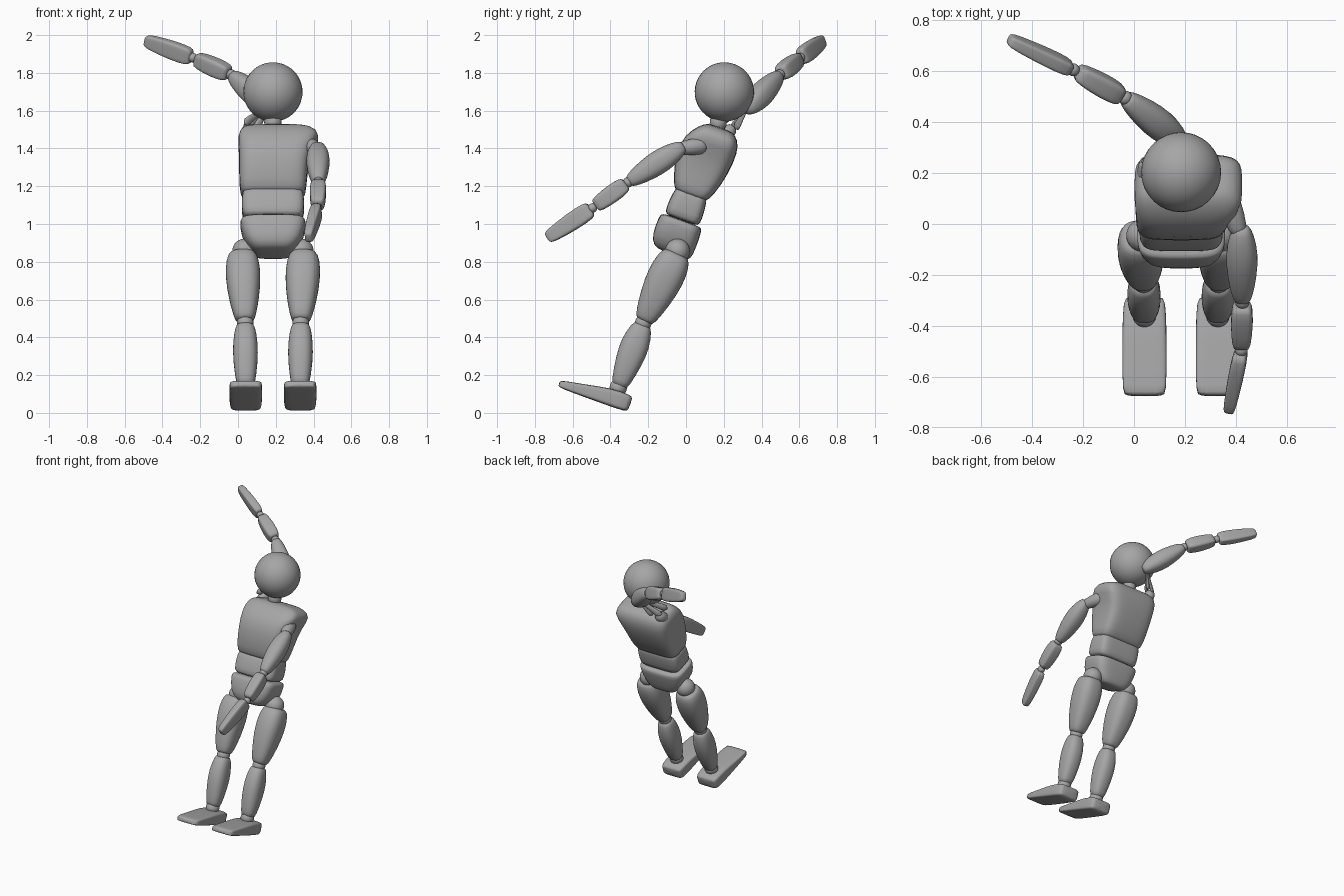
import bpy, bmesh, math
from mathutils import Vector, Matrix

cube = bpy.data.objects.get("Cube")
if cube:
    bpy.data.objects.remove(cube)

grey = bpy.data.materials.new("plain_grey")
grey.use_nodes = True
grey.diffuse_color = (0.38, 0.38, 0.38, 1)
grey.node_tree.nodes["Principled BSDF"].inputs["Base Color"].default_value = grey.diffuse_color

# The body leans back as one rigid frame; the arms are posed freely
LEAN = Matrix.Translation((0.185, -0.384, 0.028)) @ Matrix.Rotation(math.radians(-20), 4, "X")
FREE = Matrix.Identity(4)
SIDES = 24


def finish(name, bm, frame):
    bmesh.ops.recalc_face_normals(bm, faces=bm.faces)
    bm.transform(frame)
    for f in bm.faces:
        f.smooth = True
    mesh = bpy.data.meshes.new(name)
    bm.to_mesh(mesh)
    bm.free()
    mesh.materials.append(grey)
    obj = bpy.data.objects.new(name, mesh)
    bpy.context.collection.objects.link(obj)
    return obj


def loft(name, rings, power=2.0, frame=LEAN):
    """Skin a stack of superellipse rings given as (centre, half_u, half_v)."""
    bm = bmesh.new()
    loops = []
    for centre, u, v in rings:
        loop = []
        for i in range(SIDES):
            a = 2 * math.pi * (i + 0.5) / SIDES
            c, s = math.cos(a), math.sin(a)
            p = centre + u * math.copysign(abs(c) ** (2 / power), c)
            p = p + v * math.copysign(abs(s) ** (2 / power), s)
            loop.append(bm.verts.new(p))
        loops.append(loop)
    for a, b in zip(loops, loops[1:]):
        for i in range(SIDES):
            j = (i + 1) % SIDES
            bm.faces.new((a[i], a[j], b[j], b[i]))
    bm.faces.new(loops[0])
    bm.faces.new(loops[-1])
    obj = finish(name, bm, frame)
    obj.modifiers.new("soften", "SUBSURF").levels = 1
    return obj


def stack(name, sections, power):
    """Upright body part from (z, x, y, half_width, half_depth) sections."""
    rings = [(Vector((x, y, z)), Vector((w, 0, 0)), Vector((0, d, 0)))
             for z, x, y, w, d in sections]
    return loft(name, rings, power)


def limb(name, start, end, profile, power=2.0, hint=(0, 0, 1), frame=FREE):
    """Limb part along a line from (t, half_width, half_thickness) sections."""
    start, end = Vector(start), Vector(end)
    axis = (end - start).normalized()
    side = axis.cross(Vector(hint)).normalized()
    wide = side.cross(axis)
    rings = [(start.lerp(end, t), wide * w, side * k) for t, w, k in profile]
    return loft(name, rings, power, frame)


def ball(name, centre, radius, frame):
    bm = bmesh.new()
    bmesh.ops.create_uvsphere(bm, u_segments=32, v_segments=20, radius=radius,
                              matrix=Matrix.Translation(centre))
    return finish(name, bm, frame)


# Head, neck and torso blocks
ball("head", (0, -0.02, 1.771), 0.157, LEAN)
stack("neck", [(1.55, 0, 0.01, 0.052, 0.052), (1.67, 0, 0, 0.048, 0.048)], 2)
stack("chest", [(1.19, 0, 0, 0.15, 0.075), (1.2, 0, 0, 0.175, 0.097),
                (1.3, 0, 0, 0.18, 0.135), (1.44, 0.01, 0, 0.19, 0.157),
                (1.53, 0.035, 0.02, 0.224, 0.13), (1.575, 0.02, 0.025, 0.185, 0.09),
                (1.588, 0.015, 0.025, 0.14, 0.055)], 4.5)
stack("abdomen", [(1.055, 0, 0, 0.14, 0.08), (1.065, 0, 0, 0.163, 0.1),
                  (1.14, 0, 0, 0.167, 0.098), (1.21, 0, 0, 0.163, 0.088),
                  (1.22, 0, 0, 0.14, 0.07)], 5)
stack("pelvis", [(0.868, 0, 0.02, 0.08, 0.075), (0.88, 0, 0.01, 0.11, 0.105),
                 (0.93, 0, 0, 0.155, 0.122), (1.03, 0, 0, 0.177, 0.12),
                 (1.05, 0, 0, 0.172, 0.114), (1.058, 0, 0, 0.14, 0.09)], 4)

# Legs
for label, s in (("left", 1), ("right", -1)):
    ball(label + "_hip_joint", (s * 0.15, 0.035, 0.895), 0.065, LEAN)
    limb(label + "_thigh", (s * 0.163, 0.038, 0.885), (s * 0.148, -0.005, 0.485),
         [(0, 0.055, 0.055), (0.03, 0.078, 0.078), (0.22, 0.1, 0.094),
          (0.5, 0.097, 0.09), (0.8, 0.074, 0.07), (0.97, 0.054, 0.052), (1, 0.04, 0.04)],
         2.6, (0, 1, 0), LEAN)
    ball(label + "_knee_joint", (s * 0.147, -0.005, 0.475), 0.044, LEAN)
    limb(label + "_shin", (s * 0.147, -0.005, 0.468), (s * 0.144, -0.01, 0.115),
         [(0, 0.04, 0.04), (0.04, 0.055, 0.053), (0.3, 0.08, 0.067),
          (0.6, 0.073, 0.066), (0.96, 0.048, 0.05), (1, 0.036, 0.038)],
         2.5, (0, 1, 0), LEAN)
    ball(label + "_ankle_joint", (s * 0.144, -0.012, 0.108), 0.046, LEAN)
    foot = [(0.078, 0.015, 0.08, 0.068), (0.068, 0.001, 0.095, 0.083),
            (-0.05, 0, 0.093, 0.087), (-0.16, 0, 0.068, 0.087),
            (-0.302, 0, 0.043, 0.086), (-0.315, 0.008, 0.034, 0.075)]
    loft(label + "_foot", [(Vector((s * 0.144, y, (lo + hi) / 2)), Vector((w, 0, 0)),
                            Vector((0, 0, (hi - lo) / 2))) for y, lo, hi, w in foot], 6)

# Arms: one reaches forward and down, the other back and up
UPPER = [(0, 0.022, 0.022), (0.04, 0.038, 0.038), (0.25, 0.06, 0.06), (0.5, 0.067, 0.064),
         (0.8, 0.052, 0.05), (0.96, 0.036, 0.035), (1, 0.025, 0.025)]
FOREARM = [(0, 0.03, 0.028), (0.06, 0.043, 0.04), (0.4, 0.05, 0.045),
           (0.93, 0.042, 0.037), (1, 0.03, 0.026)]
HAND = [(0, 0.035, 0.02), (0.05, 0.047, 0.03), (0.4, 0.05, 0.031),
        (0.9, 0.038, 0.025), (0.98, 0.029, 0.02), (1, 0.018, 0.013)]
ARMS = {
    "left": ((0.422, -0.01, 1.415), (0.425, -0.305, 1.222),
             (0.421, -0.495, 1.085), (0.372, -0.735, 0.925), (0, 0, 1)),
    "right": ((0.19, 0.32, 1.6), (-0.035, 0.495, 1.79),
              (-0.238, 0.605, 1.88), (-0.492, 0.725, 1.972), (0.03, -0.04, 0.08)),
}
for label, (shoulder, elbow, wrist, tip, hint) in ARMS.items():
    limb(label + "_upper_arm", shoulder, elbow, UPPER, 2.4, hint)
    ball(label + "_elbow_joint", elbow, 0.028, FREE)
    inner, outer = Vector(elbow), Vector(wrist)
    limb(label + "_forearm", inner.lerp(outer, 0.06), inner.lerp(outer, 0.93), FOREARM, 4.5, hint)
    ball(label + "_wrist_joint", wrist, 0.025, FREE)
    limb(label + "_hand", outer.lerp(Vector(tip), 0.03), tip, HAND, 5, hint)

# Shoulder links, including the stretched strands behind the raised arm
TAPER = [(0, 0.05, 0.05), (0.5, 0.045, 0.045), (1, 0.03, 0.03)]
STRAND = [(0, 0.03, 0.015), (0.4, 0.016, 0.009), (1, 0.012, 0.008)]
limb("left_shoulder_link", (0.36, 0.12, 1.42), (0.422, -0.06, 1.395), TAPER)
limb("right_shoulder_stub", (0.06, 0.15, 1.42), (0.05, 0.26, 1.52), TAPER)
for i, base in enumerate(((0.03, 0.24, 1.5), (0.09, 0.26, 1.5), (0.03, 0.17, 1.53))):
    limb("right_shoulder_strand_%d" % (i + 1), base, (0.17, 0.33, 1.63), STRAND)
